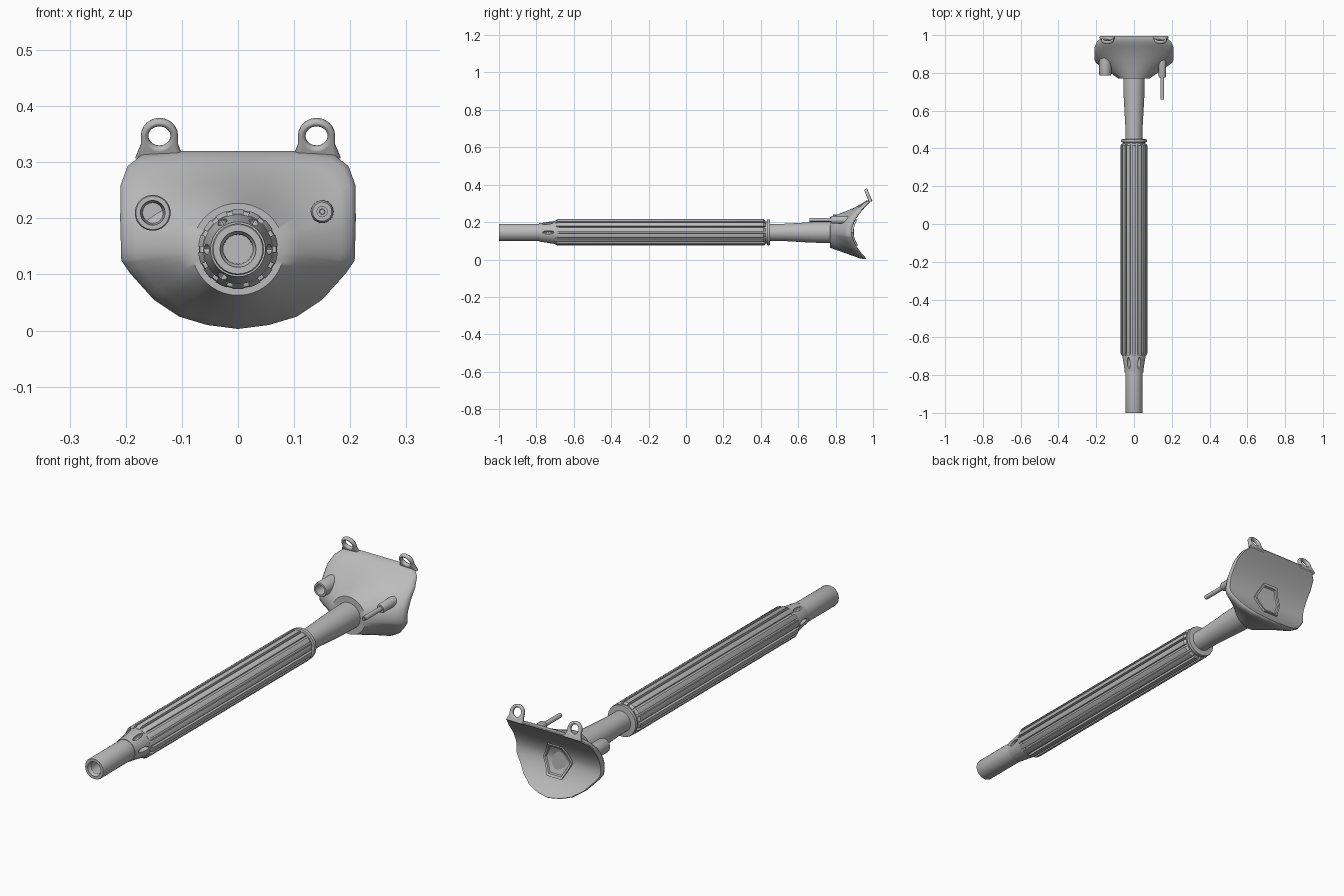
import bpy, bmesh, math
from mathutils import Vector

if "Cube" in bpy.data.objects:
    bpy.data.objects.remove(bpy.data.objects["Cube"])

AXIS_Z = 0.145  # height of the long axis

grey = bpy.data.materials.new("grey")
grey.diffuse_color = (0.5, 0.5, 0.5, 1)
grey.use_nodes = True
grey.node_tree.nodes["Principled BSDF"].inputs["Base Color"].default_value = grey.diffuse_color


def finish(obj, angle=35):
    if not obj.data.materials:
        obj.data.materials.append(grey)
    bpy.ops.object.select_all(action='DESELECT')
    obj.select_set(True)
    bpy.context.view_layer.objects.active = obj
    if obj.type == 'MESH':
        bpy.ops.object.shade_smooth_by_angle(angle=math.radians(angle))
    return obj


def loft(name, rings, angle=35):
    """Skin a list of equal-length point rings and cap both ends."""
    bm = bmesh.new()
    vs = [[bm.verts.new(p) for p in ring] for ring in rings]
    n = len(vs[0])
    for a, b in zip(vs, vs[1:]):
        for i in range(n):
            j = (i + 1) % n
            bm.faces.new((a[i], a[j], b[j], b[i]))
    bm.faces.new(vs[0])
    bm.faces.new(vs[-1])
    bmesh.ops.recalc_face_normals(bm, faces=bm.faces)
    me = bpy.data.meshes.new(name)
    bm.to_mesh(me)
    bm.free()
    obj = bpy.data.objects.new(name, me)
    bpy.context.collection.objects.link(obj)
    return finish(obj, angle)


def lathe(name, profile, x=0, z=AXIS_Z, n=32):
    """Turn (y, radius) points about an axis parallel to y."""
    return loft(name, [[(x + r * math.cos(2 * math.pi * i / n), y,
                         z + r * math.sin(2 * math.pi * i / n)) for i in range(n)]
                       for y, r in profile])


# Hollow mouth tube
lathe("front_tube", [(-0.93, 0.026), (-0.985, 0.027), (-0.99, 0.031), (-1, 0.032),
                     (-1, 0.044), (-0.995, 0.046), (-0.77, 0.046)])

# Slotted cone between tube and grip
cone = lathe("slotted_cone", [(-0.785, 0.03), (-0.785, 0.049), (-0.77, 0.051),
                              (-0.70, 0.062), (-0.68, 0.062)])
bm = bmesh.new()
for k in range(6):
    a = math.radians(60 * k)
    made = bmesh.ops.create_uvsphere(bm, u_segments=16, v_segments=10, radius=1)
    for v in made["verts"]:
        t, y, r = v.co.x * 0.009, v.co.y * 0.032, 0.057 + v.co.z * 0.018
        v.co = (r * math.cos(a) - t * math.sin(a), -0.737 + y,
                AXIS_Z + r * math.sin(a) + t * math.cos(a))
bmesh.ops.recalc_face_normals(bm, faces=bm.faces)
me = bpy.data.meshes.new("slot_cutter")
bm.to_mesh(me)
bm.free()
cutter = bpy.data.objects.new("slot_cutter", me)
bpy.context.collection.objects.link(cutter)
mod = cone.modifiers.new("slots", 'BOOLEAN')
mod.operation, mod.object, mod.solver = 'DIFFERENCE', cutter, 'EXACT'
bpy.context.view_layer.objects.active = cone
bpy.ops.object.modifier_apply(modifier=mod.name)
bpy.data.objects.remove(cutter)

# Fluted grip: 14 ribs separated by narrow grooves
RIBS, GROOVE = 14, math.radians(4.2)


def fluted(y, outer, inner):
    pts = []
    step = 2 * math.pi / RIBS
    for k in range(RIBS):
        a0, a1 = k * step + GROOVE, (k + 1) * step - GROOVE
        samples = [(a0, inner)]
        samples += [(a0 + (a1 - a0) * s / 4, outer) for s in range(5)]
        samples += [(a1, inner)]
        pts += [(r * math.cos(a), y, AXIS_Z + r * math.sin(a)) for a, r in samples]
    return pts


loft("fluted_grip", [fluted(-0.70, 0.063, 0.059), fluted(-0.685, 0.071, 0.060),
                     fluted(0.415, 0.071, 0.060), fluted(0.425, 0.064, 0.059)], 30)
lathe("grip_collar", [(0.40, 0.05), (0.40, 0.059), (0.432, 0.059), (0.434, 0.068),
                      (0.440, 0.070), (0.448, 0.068), (0.450, 0.048)])
lathe("neck_tube", [(0.44, 0.045), (0.52, 0.046), (0.68, 0.055), (0.80, 0.057)])


# Saddle-shaped shell
def back_y(z):
    if z < 0.15:
        return 0.885 + 0.085 * ((0.15 - z) / 0.15) ** 1.8
    return 0.885 + 0.115 * ((z - 0.15) / 0.17) ** 1.7


half = [(0, .003), (.055, .010), (.105, .025), (.15, .055), (.193, .103), (.208, .125),
        (.21, .20), (.209, .26), (.197, .293), (.172, .313), (.10, .32), (0, .32)]
full = half + [(-x, z) for x, z in reversed(half[1:-1])]
outline = []
for (x0, z0), (x1, z1) in zip(full, full[1:] + full[:1]):
    outline += [(x0 + (x1 - x0) * s / 4, z0 + (z1 - z0) * s / 4) for s in range(4)]


def hub(x, z, r=0.082):
    d = Vector((x, z - AXIS_Z)).normalized() * r
    return d.x, d.y + AXIS_Z


def front_ring(t):
    ring = []
    for x, z in outline:
        hx, hz = hub(x, z)
        lift = 0.02 * math.sin(math.pi * t) * max(0, (z - 0.2) / 0.12)
        y1 = back_y(z) - 0.028
        ring.append((hx + (x - hx) * t, 0.77 + (y1 - 0.77) * t + lift, hz + (z - hz) * t))
    return ring


def back_ring(s, offset=0.0):
    ring = []
    for x, z in outline:
        zz = 0.15 + (z - 0.15) * s
        ring.append((x * s, back_y(zz) + offset, zz))
    return ring


hub_inner = [(hub(x, z, .05)[0], 0.77, hub(x, z, .05)[1]) for x, z in outline]
rings = [hub_inner] + [front_ring(t) for t in (0, .2, .4, .6, .8, .94)]
rings += [back_ring(1.0, -0.018), back_ring(1.0, -0.006), back_ring(.98)]
rings += [back_ring(s) for s in (.85, .7, .55, .4, .25, .1)]
loft("shell", rings, 45)


# Six-sided raised rim in the hollow of the shell
def hexagon(s, offset):
    corners = [(0.07 * s * math.cos(k * math.pi / 3), 0.08 * s * math.sin(k * math.pi / 3))
               for k in range(6)]
    ring = []
    for (x0, z0), (x1, z1) in zip(corners, corners[1:] + corners[:1]):
        for f in (0, .25, .5, .75):
            x, z = x0 + (x1 - x0) * f, AXIS_Z + z0 + (z1 - z0) * f
            ring.append((x, back_y(z) + offset, z))
    return ring


loft("hex_rim", [hexagon(1, -.01), hexagon(1, .010), hexagon(.86, .010),
                 hexagon(.82, .003), hexagon(.4, .003), hexagon(.05, .003)], 30)

# Side port and pin fitting on the front of the shell
lathe("side_port", [(0.84, 0.018), (0.80, 0.021), (0.787, 0.022), (0.787, 0.030),
                    (0.792, 0.032), (0.88, 0.032)], -0.152, 0.21, 24)
lathe("pin_base", [(0.775, 0.008), (0.775, 0.017), (0.782, 0.020), (0.89, 0.021)],
      0.15, 0.212, 24)
lathe("pin", [(0.69, 0.004), (0.66, 0.005), (0.66, 0.010), (0.79, 0.010)], 0.15, 0.212, 16)

# Strap loops leaning forward on the top edge
for side, name in ((-1, "strap_loop_left"), (1, "strap_loop_right")):
    cu = bpy.data.curves.new(name, 'CURVE')
    cu.dimensions, cu.fill_mode = '2D', 'BOTH'
    cu.extrude, cu.bevel_depth, cu.bevel_resolution = 0.003, 0.006, 2
    arc = [(0.027 * math.cos(math.pi * k / 12), 0.027 * math.sin(math.pi * k / 12))
           for k in range(13)]
    hole = [(0.026 * math.cos(math.pi * k / 10), 0.026 * math.sin(math.pi * k / 10))
            for k in range(20)]
    outer = arc + [(-.027, -.018), (-.034, -.036), (.034, -.036), (.027, -.018)]
    for pts in (outer, hole):
        sp = cu.splines.new('POLY')
        sp.points.add(len(pts) - 1)
        for p, (x, y) in zip(sp.points, pts):
            p.co = (x, y, 0, 1)
        sp.use_cyclic_u = True
    obj = bpy.data.objects.new(name, cu)
    bpy.context.collection.objects.link(obj)
    obj.location = (side * 0.14, 0.972, 0.347)
    obj.rotation_euler = (math.radians(90 + 22), 0, 0)
    bpy.ops.object.select_all(action='DESELECT')
    obj.select_set(True)
    bpy.context.view_layer.objects.active = obj
    bpy.ops.object.convert(target='MESH')
    finish(bpy.context.view_layer.objects.active, 50)
